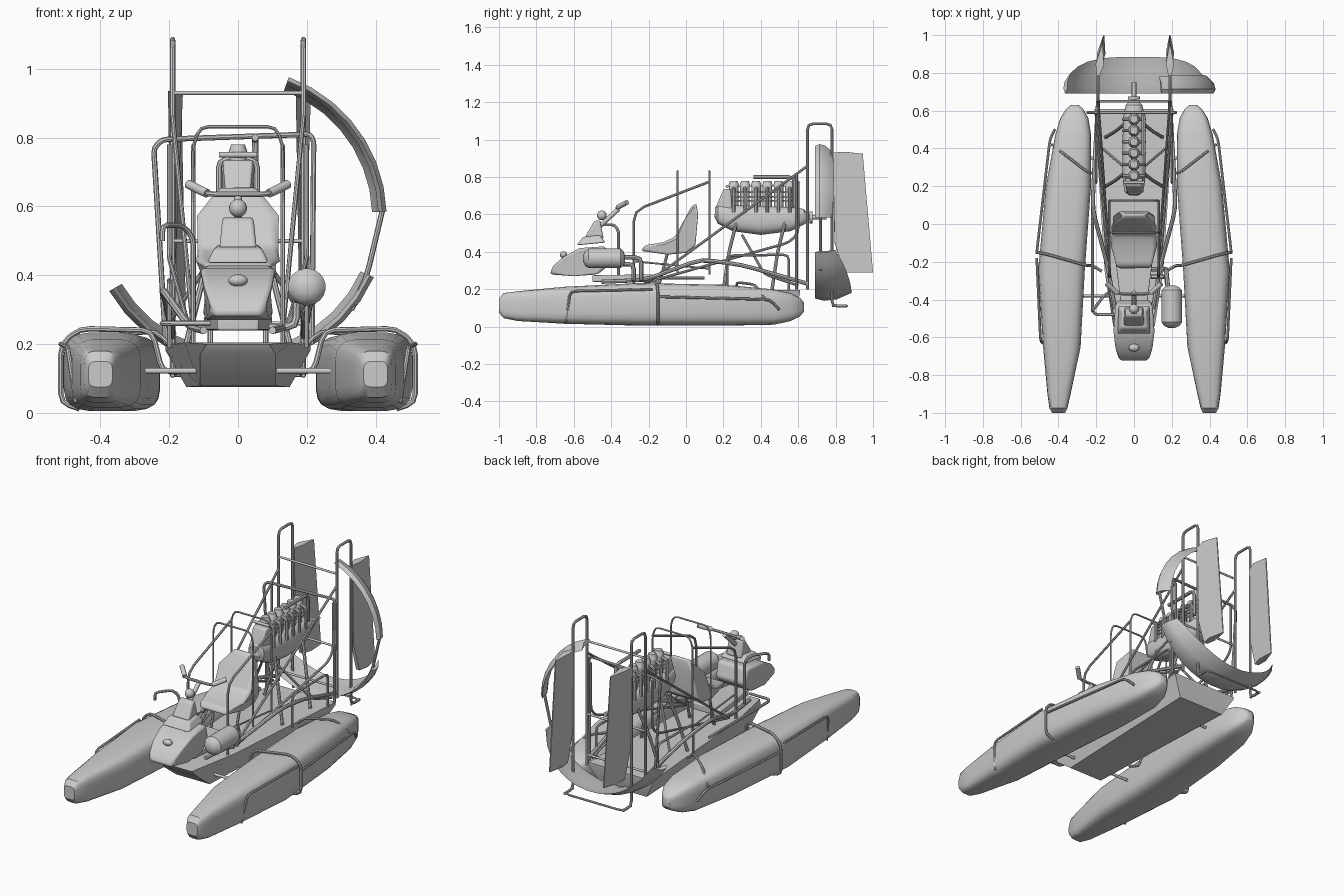
import bpy, bmesh, math
from mathutils import Vector

cube = bpy.data.objects.get("Cube")
if cube:
    bpy.data.objects.remove(cube, do_unlink=True)
made = []


def add(name, bm, mirror=False, bevel=0):
    bmesh.ops.recalc_face_normals(bm, faces=bm.faces)
    me = bpy.data.meshes.new(name)
    bm.to_mesh(me)
    bm.free()
    ob = bpy.data.objects.new(name, me)
    bpy.context.collection.objects.link(ob)
    if bevel:
        mod = ob.modifiers.new("soft_edges", 'BEVEL')
        mod.width, mod.segments = bevel, 3
    if mirror:
        ob.modifiers.new("mirror", 'MIRROR')
    made.append(ob)
    return ob


def skin(bm, rings, cap=True):
    for a, b in zip(rings, rings[1:]):
        n = len(a)
        for i in range(n):
            bm.faces.new((a[i], a[(i + 1) % n], b[(i + 1) % n], b[i]))
    if cap:
        bm.faces.new(rings[0])
        bm.faces.new(rings[-1])


def tube(name, pts, r=.007, mirror=False, bend=.03, sides=8):
    """Round bar along a path whose corners are filleted."""
    pts = [Vector(p) for p in pts]
    path = [pts[0]]
    for a, p, b in zip(pts, pts[1:], pts[2:]):
        d = min(bend, (a - p).length * .45, (b - p).length * .45)
        s, e = p + (a - p).normalized() * d, p + (b - p).normalized() * d
        path += [s, (s + e) * .25 + p * .5, e]
    path.append(pts[-1])
    bm, rings, side = bmesh.new(), [], None
    for i, p in enumerate(path):
        t = (path[min(i + 1, len(path) - 1)] - path[max(i - 1, 0)]).normalized()
        side = side - t * side.dot(t) if side else t.orthogonal()
        side.normalize()
        up = t.cross(side)
        angles = [math.tau * k / sides for k in range(sides)]
        rings.append([bm.verts.new(p + (side * math.cos(a) + up * math.sin(a)) * r) for a in angles])
    skin(bm, rings)
    return add(name, bm, mirror)


def loft(name, stations, power=1, sides=20, mirror=False):
    """Stations along y: y, centre x, half width, bottom, top."""
    bm, rings = bmesh.new(), []
    for y, cx, hw, lo, hi in stations:
        ring = []
        for k in range(sides):
            a = math.tau * (k + .5) / sides
            c, s = math.cos(a), math.sin(a)
            x = math.copysign(abs(c) ** power, c) * hw
            z = math.copysign(abs(s) ** power, s) * (hi - lo) / 2
            ring.append(bm.verts.new((cx + x, y, (lo + hi) / 2 + z)))
        rings.append(ring)
    skin(bm, rings)
    return add(name, bm, mirror)


def slab(name, pts, bevel=0):
    """Side profile of (y, z, half width) spanned across x."""
    bm = bmesh.new()
    skin(bm, [[bm.verts.new((s * w, y, z)) for y, z, w in pts] for s in (-1, 1)])
    return add(name, bm, False, bevel)


def rod(name, p, q, r1, r2=None, sides=16, mirror=False):
    p, q = Vector(p), Vector(q)
    bm = bmesh.new()
    bmesh.ops.create_cone(bm, cap_ends=True, segments=sides, radius1=r1,
                          radius2=r1 if r2 is None else r2, depth=(q - p).length)
    rot = (q - p).to_track_quat('Z', 'Y')
    for v in bm.verts:
        v.co = rot @ v.co + (p + q) / 2
    return add(name, bm, mirror)


def ball(name, centre, scale):
    bm = bmesh.new()
    bmesh.ops.create_uvsphere(bm, u_segments=20, v_segments=12, radius=1)
    for v in bm.verts:
        v.co = Vector(a * b for a, b in zip(v.co, scale)) + Vector(centre)
    return add(name, bm)


def duct(name, start, end, steps, front, depth, taper):
    """Airfoil strip bent around the propeller axis."""
    section = [(0, 0), (.25, .012), (.6, .004), (1, -.03), (.6, -.014), (.25, -.012)]
    bm, rings = bmesh.new(), []
    for i in range(steps + 1):
        t = i / steps
        a = math.radians(start + (end - start) * t)
        d = depth * (1 - taper * abs(2 * t - 1) ** 3)
        rings.append([bm.verts.new((math.cos(a) * (.42 + dr), front + d * f,
                                    .57 + math.sin(a) * (.42 + dr))) for f, dr in section])
    skin(bm, rings)
    return add(name, bm)


# Floats and hull
loft("float", [(-1, .4, .035, .075, .15), (-.975, .4, .048, .045, .18), (-.9, .397, .062, .03, .19),
               (-.65, .382, .1, .015, .214), (-.25, .384, .124, .005, .234), (.2, .347, .12, .005, .225),
               (.47, .322, .096, .01, .2), (.56, .316, .075, .03, .18), (.61, .314, .045, .055, .155),
               (.63, .314, .02, .08, .13)], power=.5, mirror=True)
slab("hull", [(-.56, .2, .09), (-.54, .17, .11), (-.42, .078, .11), (.58, .075, .15), (.61, .18, .21),
              (.61, .195, .21), (-.25, .205, .155)])
slab("deck_platform", [(-.5, .24, .06), (-.5, .275, .06), (-.18, .28, .1), (-.18, .24, .1)], .006)

# Front cowl, dash and headlamp
slab("cowl", [(-.73, .28, .07), (-.71, .325, .09), (-.66, .37, .105), (-.57, .42, .115), (-.43, .43, .1),
              (-.4, .34, .09), (-.47, .28, .105), (-.6, .27, .105)], .018)
slab("dash", [(-.585, .435, .09), (-.55, .48, .07), (-.46, .49, .06), (-.43, .45, .085)], .01)
slab("steering_cover", [(-.54, .48, .055), (-.49, .565, .045), (-.46, .57, .045), (-.44, .47, .05)], .01)
ball("headlamp", (0, -.655, .385), (.028, .02, .018))
ball("gauge", (0, -.45, .595), (.026, .026, .026))
rod("steering_column", (0, -.48, .52), (0, -.36, .63), .012)
tube("handlebar", [(-.14, -.32, .66), (-.09, -.37, .635), (.09, -.37, .635), (.14, -.32, .66)], .008)
rod("hand_grip", (.09, -.365, .638), (.145, -.315, .665), .013, mirror=True)
tube("shift_lever", [(-.13, -.36, .26), (-.13, -.36, .51), (-.16, -.38, .545), (-.22, -.46, .545), (-.22, -.46, .5)], .008)

# Seat
slab("seat", [(-.24, .405, .085), (-.22, .435, .1), (-.12, .452, .115), (-.06, .48, .115), (-.01, .57, .105),
              (.03, .645, .06), (.055, .66, .055), (.065, .6, .09), (.05, .43, .11), (0, .395, .115),
              (-.1, .385, .11)], .014)
tube("seat_post", [(.08, -.15, .2), (.08, -.1, .39)], .008, True)

# Fuel tank with its hoses
loft("fuel_tank", [(-.55, .2, .018, .348, .382), (-.54, .2, .04, .325, .405), (-.52, .2, .055, .312, .42),
                   (-.35, .2, .055, .312, .42), (-.335, .2, .04, .325, .405), (-.325, .2, .015, .35, .38)])
for n in range(2):
    tube("tank_hose", [(.18, -.34, .37 - n * .035), (.17, -.24 - n * .04, .37 - n * .035),
                       (.17, -.24 - n * .04, .25), (.09, -.24 - n * .04, .25)], .012)

# Engine: crankcase, front cover, cylinders and propeller shaft
loft("crankcase", [(.155, 0, .03, .58, .64), (.17, 0, .05, .55, .655), (.25, 0, .062, .51, .65),
                   (.4, 0, .062, .49, .645), (.56, 0, .058, .51, .64), (.63, 0, .045, .545, .63),
                   (.65, 0, .025, .56, .61)], power=.75)
slab("front_cover", [(.15, .58, .03), (.16, .64, .04), (.2, .735, .045), (.24, .735, .045), (.25, .58, .05)], .01)
rod("propeller_shaft", (0, .64, .585), (0, .75, .585), .012)
rod("propeller_flange", (0, .66, .585), (0, .675, .585), .032)
for n in range(6):
    y = .255 + n * .06
    rod("cylinder", (0, y, .63), (0, y, .75), .025)
    rod("cylinder_head", (0, y, .75), (0, y, .78), .03, .02)
    for k in range(3):
        rod("cooling_fin", (0, y, .67 + k * .022), (0, y, .678 + k * .022), .032)
    tube("intake_pipe", [(.02, y, .74), (.055, y, .73), (.055, y, .61)], .009, True)
tube("exhaust_pipe", [(.05, .36, .8), (.05, .58, .8), (.05, .58, .64)], .01)
rod("rocker_bar", (-.055, .22, .75), (.055, .22, .75), .008)
for y in (.27, .53):
    tube("engine_leg", [(.05, y, .56), (.1, y - .04, .4), (.15, y - .07, .2)], .009, True)

# Cage around the seat
for y in (-.045, .125):
    tube("seat_hoop", [(-.13, y, .28), (-.13, y, .78), (-.11, y, .832), (.11, y, .832), (.13, y, .78), (.13, y, .28)], .005)
tube("seat_side_bar", [(.13, -.28, .2), (.13, -.28, .62), (.13, .125, .775)], .007, True, .06)
tube("seat_lower_bar", [(.13, -.28, .35), (.13, .125, .31)], .005, True)

# Rear frame, braces and rails
tube("rear_post", [(.19, .65, .2), (.19, .65, 1.085), (.19, .78, 1.085), (.19, .78, .11), (.19, .86, .11)], .008, True)
tube("rudder_foot", [(-.19, .78, .11), (-.19, .86, .11), (.19, .86, .11), (.19, .78, .11)], .006)
for z, y in ((.93, .65), (.26, .65), (.5, .65)):
    rod("cross_bar", (-.19, y, z), (.19, y, z), .006)
tube("engine_hoop", [(-.21, .59, .2), (-.245, .59, .77), (-.22, .59, .795), (.21, .59, .81), (.22, .59, .79), (.215, .59, .2)], .008)
tube("long_brace", [(.13, -.2, .24), (.19, .65, .86)], .007, True)
tube("lower_brace", [(.14, -.2, .24), (.2, .55, .45), (.2, .6, .5), (.2, .6, .78)], .007, True)
tube("gunwale", [(.1, -.45, .24), (.14, -.22, .25), (.22, .08, .36), (.21, .3, .33), (.19, .65, .23)], .011, True, .06)
tube("deck_rail", [(.2, .22, .19), (.2, .22, .38), (.2, .55, .385), (.2, .55, .19)], .007, True)
tube("cross_deck_strut", [(.05, .3, .49), (.19, .42, .28), (.19, .6, .22)], .007, True)
tube("front_rail", [(-.22, .1, .26), (-.22, -.46, .26), (-.2, -.48, .26), (-.08, -.48, .26)], .008)

# Arms and rails that carry the floats
tube("float_arm", [(.17, -.25, .12), (.22, -.22, .12), (.25, -.22, .24), (.46, -.16, .245), (.515, -.15, .2),
                   (.515, -.15, .03), (.46, -.15, .012)], .008, True)
tube("rear_float_arm", [(.2, .27, .2), (.24, .27, .238), (.37, .37, .225), (.435, .42, .15)], .007, True)
tube("float_front_rail", [(.47, -.64, .03), (.495, -.62, .19), (.515, -.18, .2)], .007, True)
tube("float_rear_rail", [(.515, -.15, .16), (.445, .45, .145), (.42, .5, .09)], .007, True)
for y in (-.38, .35):
    rod("float_pin", (.1, y, .122), (.3, y, .122), .008, mirror=True)

# Remaining duct pieces, their stay, and rudders
duct("upper_duct", 70, 2, 7, .69, .1, .1)
duct("lower_duct", -24, -150, 12, .69, .195, .45)
tube("duct_stay", [(.42, .72, .59), (.375, .72, .4), (.33, .72, .3)], .008)
for side, turn in ((-1, -.14), (1, 0)):
    fin = slab("rudder", [(0, .93, .008), (.06, .935, .022), (.16, .925, .003), (.215, .29, .003),
                          (.12, .29, .022), (.06, .29, .012), (.01, .45, .008)])
    fin.location = (side * .19, .785, 0)
    fin.rotation_euler.z = turn

# Smooth shading with crisp edges
bpy.ops.object.select_all(action='DESELECT')
for ob in made:
    ob.select_set(True)
bpy.context.view_layer.objects.active = made[0]
bpy.ops.object.shade_smooth_by_angle(angle=math.radians(35))
